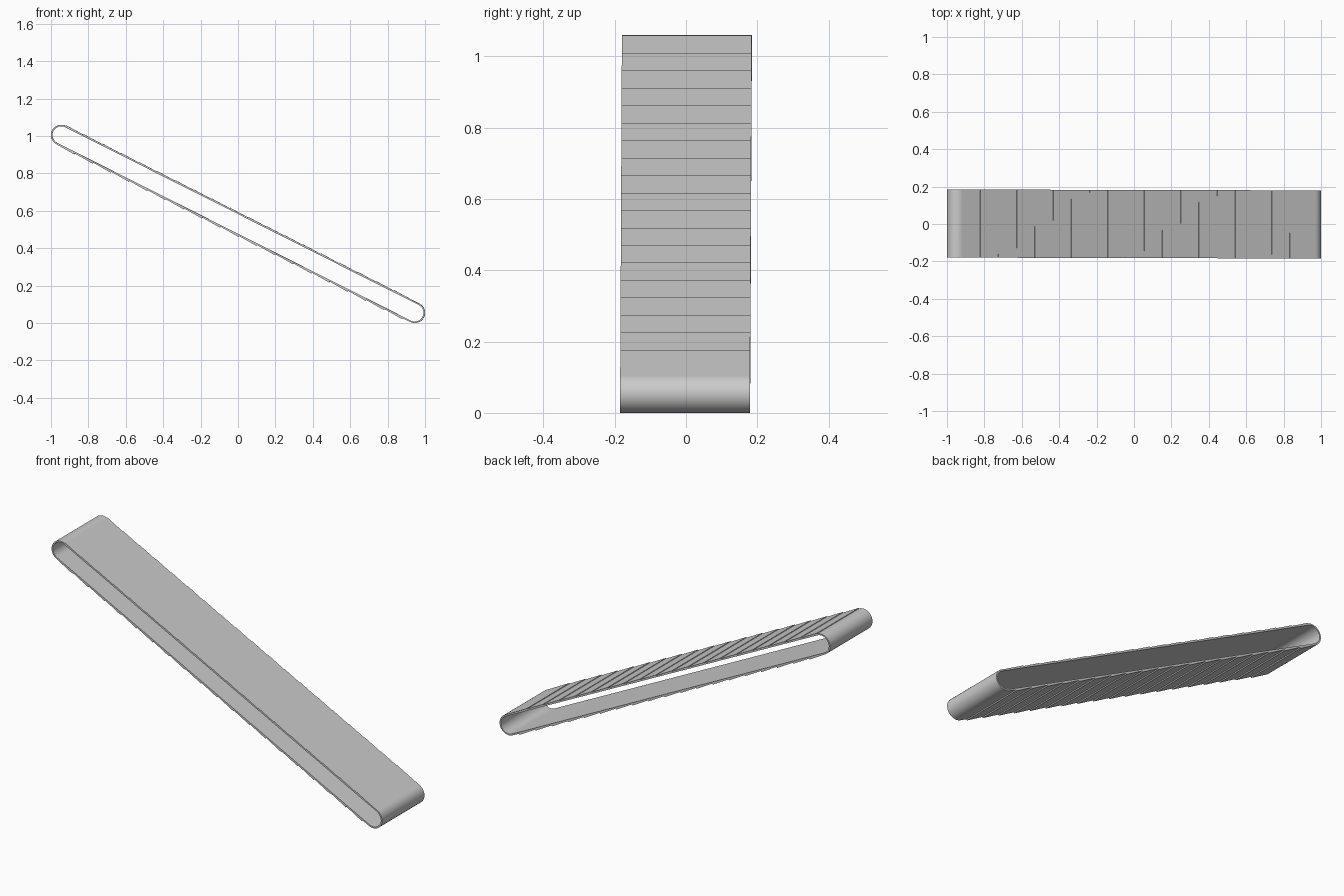
import bpy, bmesh, math

if "Cube" in bpy.data.objects:
    bpy.data.objects.remove(bpy.data.objects["Cube"])

HALF_W = 0.182                     # half belt width
R, THICK = 0.055, 0.008            # end radius and belt thickness
SLOPE = math.atan2(0.95, 1.89)     # incline angle
L = math.hypot(0.945, 0.475)       # half distance between end centres
PITCH = 0.109                      # slat spacing
YAW = -0.0025
C, S = math.cos(SLOPE), math.sin(SLOPE)


def place(u, n, y):
    """Belt coordinates (along, normal, across) to world."""
    x, z = u * C + n * S, -u * S + n * C + 0.53
    return (x * math.cos(YAW) - y * math.sin(YAW),
            x * math.sin(YAW) + y * math.cos(YAW), z)


def make_object(name, bm, smooth=False):
    bmesh.ops.recalc_face_normals(bm, faces=bm.faces)
    me = bpy.data.meshes.new(name)
    bm.to_mesh(me)
    bm.free()
    ob = bpy.data.objects.new(name, me)
    bpy.context.collection.objects.link(ob)
    if smooth:
        bpy.context.view_layer.objects.active = ob
        ob.select_set(True)
        bpy.ops.object.shade_smooth_by_angle(angle=math.radians(30))
        ob.select_set(False)


def stadium(r, steps=24):
    pts = []
    for cu, start in ((L, 90), (-L, -90)):
        for i in range(steps + 1):
            a = math.radians(start - 180 * i / steps)
            pts.append((cu + r * math.cos(a), r * math.sin(a)))
    return pts


# hollow belt loop
bm = bmesh.new()
rings = [[bm.verts.new(place(u, n, y)) for u, n in stadium(r)]
         for r, y in ((R, -HALF_W), (R, HALF_W),
                      (R - THICK, HALF_W), (R - THICK, -HALF_W))]
count = len(rings[0])
for k in range(4):
    a, b = rings[k], rings[(k + 1) % 4]
    for i in range(count):
        j = (i + 1) % count
        bm.faces.new((a[i], a[j], b[j], b[i]))
make_object("conveyor_belt", bm, smooth=True)


def slats(name, side, lift_start, lift_end):
    """Row of slightly tilted wedge slats on one run of the belt."""
    bm = bmesh.new()
    for k in range(19):
        u0 = -L + k * PITCH
        u1 = min(u0 + PITCH, L)
        prof = [(u0, R - 0.002), (u1, R - 0.002),
                (u1, R + lift_end), (u0, R + lift_start)]
        ends = [[bm.verts.new(place(u, side * n, y)) for u, n in prof]
                for y in (-HALF_W, HALF_W)]
        for e in ends:
            bm.faces.new(e)
        for i in range(4):
            j = (i + 1) % 4
            bm.faces.new((ends[0][i], ends[0][j], ends[1][j], ends[1][i]))
    make_object(name, bm)


# overlapping slats on the upper and lower runs
slats("upper_slats", 1, 0.0035, 0.0003)
slats("lower_slats", -1, 0.0003, 0.006)
